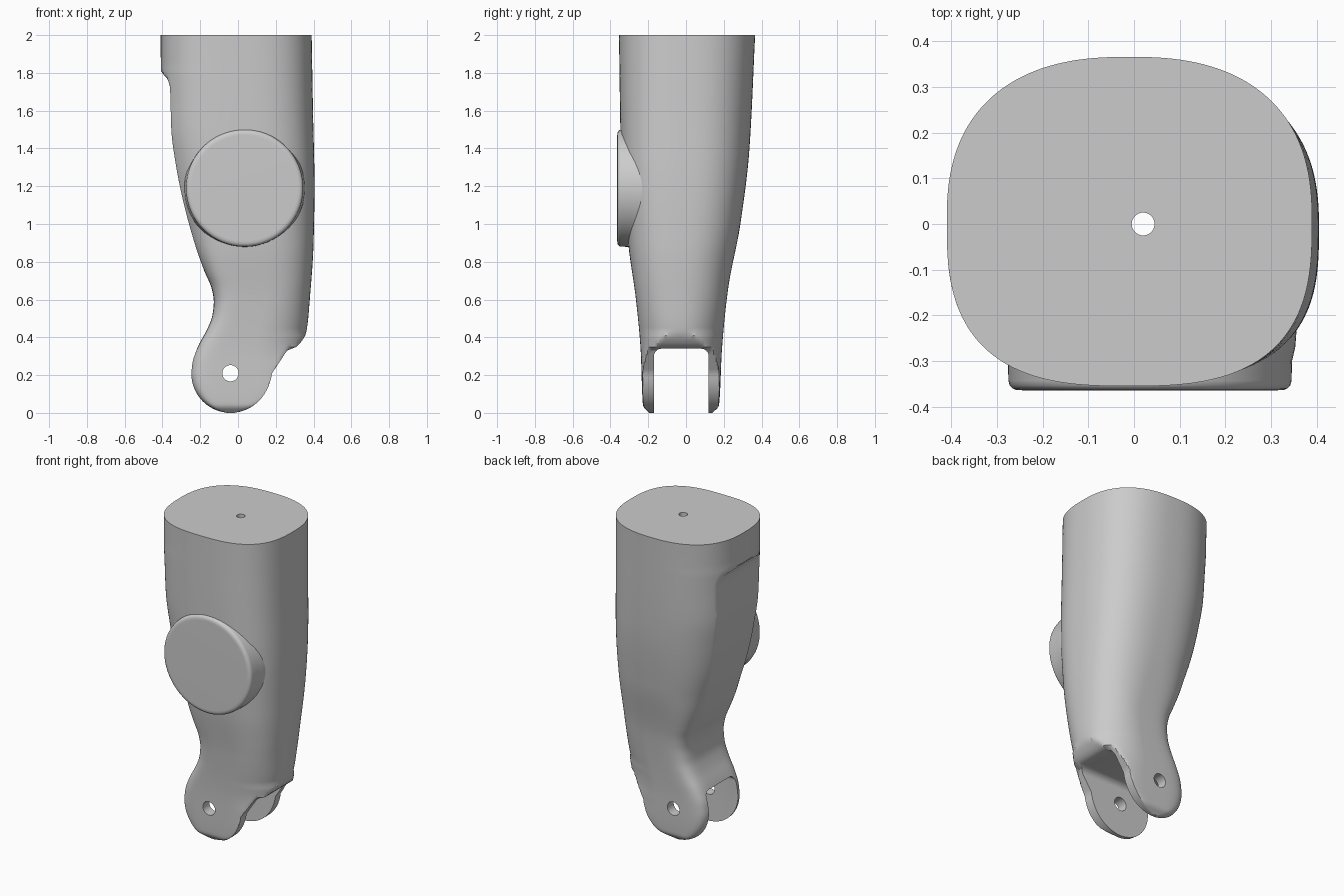
import bpy, bmesh
from math import sin, cos, pi, sqrt, copysign
from mathutils import Matrix

cube = bpy.data.objects.get("Cube")
if cube:
    bpy.data.objects.remove(cube)

grey = bpy.data.materials.new("light grey")
grey.use_nodes = True
grey.diffuse_color = (0.6, 0.6, 0.6, 1)
grey.node_tree.nodes["Principled BSDF"].inputs["Base Color"].default_value = (0.6, 0.6, 0.6, 1)

# Outline curves as (height, value)
LEFT = [(.21, -.25), (.27, -.243), (.35, -.213), (.45, -.16), (.52, -.135), (.59, -.128), (.66, -.14),
        (.75, -.178), (.89, -.227), (1.12, -.29), (1.32, -.33), (1.5, -.353), (1.72, -.36),
        (1.77, -.375), (1.81, -.408), (2, -.41)]
RIGHT = [(.21, .18), (.3, .24), (.335, .265), (.35, .31), (.43, .362), (.6, .38), (.9, .4),
         (1.2, .405), (1.6, .397), (2, .39)]
FRONT = [(0, -.195), (.04, -.228), (.33, -.24), (.6, -.265), (.89, -.305), (1.4, -.345), (2, -.355)]
BACK = [(0, .14), (.04, .175), (.33, .19), (.65, .222), (1, .288), (1.4, .336), (2, .366)]
# How far the section would reach past the outline before it is sliced flat there
LEFT_SPARE = [(.75, 0), (1.2, .035), (1.72, .047), (1.77, .034), (1.81, .002), (1.85, 0)]
RIGHT_SPARE = [(0, 0), (.21, .17), (.3, .115), (.335, .092), (.35, .048), (.43, 0)]
# Squareness of the section
SQUARE_LEFT = [(0, 8), (.3, 7), (.7, 5), (1, 3.2), (1.4, 2.8), (2, 2.8)]
SQUARE_RIGHT = [(0, 8), (.2, 3), (.44, 2.4), (.7, 2.6), (1.2, 2.9), (2, 2.8)]


def curve(pts, z):
    """Monotone cubic interpolation of a curve at height z."""
    s = [(b[1] - a[1]) / (b[0] - a[0]) for a, b in zip(pts, pts[1:])]
    m = [s[0]] + [2 * a * b / (a + b) if a * b > 0 else 0 for a, b in zip(s, s[1:])] + [s[-1]]
    for i, (a, b) in enumerate(zip(pts, pts[1:])):
        if z <= b[0] or i == len(s) - 1:
            h = b[0] - a[0]
            t = min(max((z - a[0]) / h, 0), 1)
            u = 1 - t
            return (a[1] * (1 + 2 * t) * u * u + b[1] * (3 - 2 * t) * t * t
                    + h * t * u * (m[i] * u - m[i + 1] * t))


def ring(z, count=160):
    """Squared oval section at height z, sliced flat at the left and right outlines."""
    if z < .21:
        half = sqrt(max(.21 ** 2 - (.21 - z) ** 2, .0004))
        x0, x1 = -.04 - half, -.04 + half
        x1 += (z / .21) ** 3 * .01
    else:
        x0, x1 = curve(LEFT, z), curve(RIGHT, z)
    wide0, wide1 = x0 - curve(LEFT_SPARE, z), x1 + curve(RIGHT_SPARE, z)
    y0, y1 = curve(FRONT, z), curve(BACK, z)
    pts = []
    for i in range(count):
        a = 2 * pi * (i + .5) / count
        c, s = cos(a), sin(a)
        n = curve(SQUARE_RIGHT if c > 0 else SQUARE_LEFT, z) * (.88 if s > 0 else 1)
        x = (wide0 + wide1) / 2 + (wide1 - wide0) / 2 * copysign(abs(c) ** (2 / n), c)
        y = (y0 + y1) / 2 + (y1 - y0) / 2 * copysign(abs(s) ** (2 / n), s)
        pts.append((min(max(x, x0), x1), y, z))
    return pts


def finish(name, bm):
    bmesh.ops.recalc_face_normals(bm, faces=bm.faces)
    mesh = bpy.data.meshes.new(name)
    bm.to_mesh(mesh)
    bm.free()
    ob = bpy.data.objects.new(name, mesh)
    bpy.context.collection.objects.link(ob)
    mesh.materials.append(grey)
    return ob


def loft(name, rings):
    bm = bmesh.new()
    rows = [[bm.verts.new(p) for p in r] for r in rings]
    for a, b in zip(rows, rows[1:]):
        for i in range(len(a)):
            j = (i + 1) % len(a)
            bm.faces.new((a[i], a[j], b[j], b[i]))
    bm.faces.new(rows[0])
    bm.faces.new(rows[-1])
    return finish(name, bm)


def select(ob):
    bpy.ops.object.select_all(action='DESELECT')
    ob.select_set(True)
    bpy.context.view_layer.objects.active = ob


def cut(ob, cutter):
    select(ob)
    mod = ob.modifiers.new("cut", 'BOOLEAN')
    mod.operation, mod.solver, mod.object = 'DIFFERENCE', 'EXACT', cutter
    bpy.ops.object.modifier_apply(modifier=mod.name)
    bpy.data.objects.remove(cutter)


def rod(name, radius, matrix):
    bm = bmesh.new()
    bmesh.ops.create_cone(bm, cap_ends=True, segments=40, radius1=radius, radius2=radius,
                          depth=5, matrix=matrix)
    return finish(name, bm)


# Limb body: rounded knuckle at the bottom, then evenly spaced sections
heights = [.21 * (1 - cos(pi / 2 * i / 14)) for i in range(14)]
heights += [.21 + .02 * i for i in range(90)] + [2]
body = loft("limb_body", [ring(z) for z in heights])

# Fork slot with rounded inner corners
bm = bmesh.new()
bmesh.ops.create_cube(bm, size=1, matrix=Matrix.Translation((0, -.025, -.16))
                      @ Matrix.Diagonal((2, .29, 1, 1)))
top = [e for e in bm.edges if all(v.co.z > 0 for v in e.verts)
       and abs(e.verts[0].co.y - e.verts[1].co.y) < .01]
bmesh.ops.bevel(bm, geom=top, offset=.04, segments=6, profile=.5, affect='EDGES')
cut(body, finish("slot_cutter", bm))

# Pivot hole through the fork and cable hole down the middle
cut(body, rod("pivot_cutter", .043, Matrix.Translation((-.04, 0, .21)) @ Matrix.Rotation(pi / 2, 4, 'X')))
cut(body, rod("cable_cutter", .025, Matrix.Translation((.02, 0, 0))))

# Round joint cover on the front, turned from a short profile
cover = loft("joint_cover", [
    [(.035 + r * cos(2 * pi * i / 96), y, 1.19 + r * sin(2 * pi * i / 96)) for i in range(96)]
    for r, y in [(.28, -.364), (.292, -.3638), (.301, -.36), (.307, -.354), (.31, -.343),
                 (.311, -.3), (.318, -.27), (.322, -.22)]])

for ob in (body, cover):
    select(ob)
    bpy.ops.object.shade_smooth_by_angle(angle=pi / 6)
